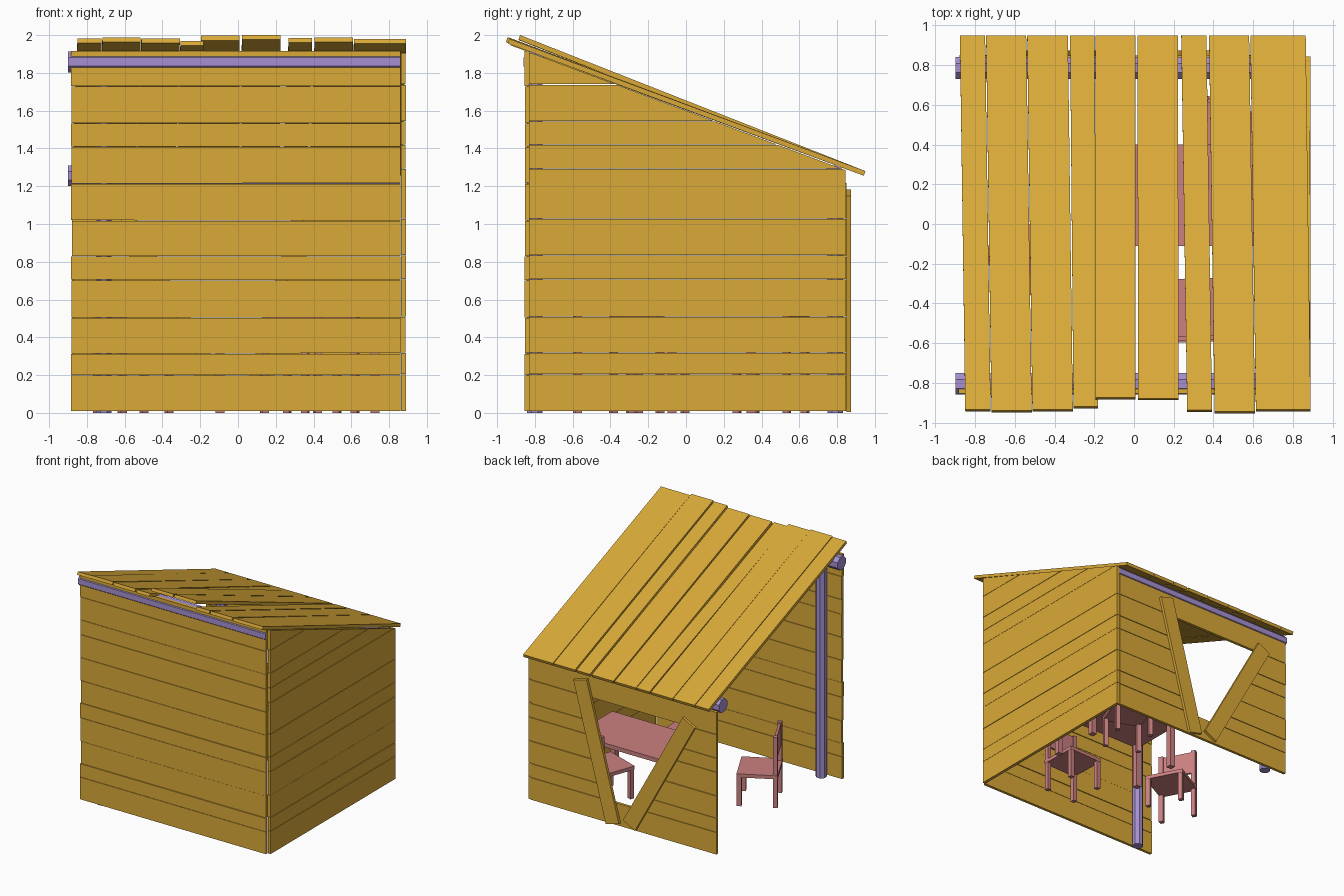
import bpy, bmesh, math, random
from mathutils import Vector, Matrix

if "Cube" in bpy.data.objects:
    bpy.data.objects.remove(bpy.data.objects["Cube"])

random.seed(4)


def mat(name, rgb):
    m = bpy.data.materials.new(name)
    m.diffuse_color = (*rgb, 1)
    m.use_nodes = True
    m.node_tree.nodes["Principled BSDF"].inputs["Base Color"].default_value = m.diffuse_color
    return m


WOOD = mat("wood", (0.70, 0.40, 0.04))
LOG = mat("log", (0.38, 0.28, 0.64))
PINK = mat("furniture", (0.60, 0.22, 0.22))


def finish(bm, name, material):
    bmesh.ops.recalc_face_normals(bm, faces=bm.faces)
    me = bpy.data.meshes.new(name)
    bm.to_mesh(me)
    bm.free()
    me.materials.append(material)
    ob = bpy.data.objects.new(name, me)
    bpy.context.collection.objects.link(ob)
    return ob


def prism(name, pts, vec, material=WOOD):
    """Extrude a planar polygon along vec."""
    bm = bmesh.new()
    f = bm.faces.new([bm.verts.new(p) for p in pts])
    g = bmesh.ops.extrude_face_region(bm, geom=[f])
    bmesh.ops.translate(bm, vec=vec, verts=[v for v in g["geom"] if isinstance(v, bmesh.types.BMVert)])
    return finish(bm, name, material)


def add_box(bm, lo, hi):
    lo, hi = Vector(lo), Vector(hi)
    m = Matrix.Translation((lo + hi) / 2) @ Matrix.Diagonal((*(hi - lo), 1))
    bmesh.ops.create_cube(bm, size=1, matrix=m)


def log(name, a, b, apothem):
    """Octagonal log with flats facing the axes."""
    a, b = Vector(a), Vector(b)
    d = b - a
    rot = Matrix.Rotation(math.pi / 2, 4, "Y") if abs(d.x) > 0.1 else Matrix()
    r = apothem / math.cos(math.pi / 8)
    bm = bmesh.new()
    bmesh.ops.create_cone(bm, cap_ends=True, segments=8, radius1=r, radius2=r, depth=d.length,
                          matrix=Matrix.Translation((a + b) / 2) @ rot @ Matrix.Rotation(math.pi / 8, 4, "Z"))
    if min((Vector((v.co.x, v.co.y, v.co.z)) - a).length for v in bm.verts) < 0:
        pass
    return finish(bm, name, LOG)


def jit(s=0.003):
    return random.uniform(-s, s)


# front wall: full-width planks
edges = [0.01, 0.2, 0.315, 0.505, 0.705, 0.83, 1.02, 1.215, 1.41, 1.535, 1.73, 1.92]
for i, (a, b) in enumerate(zip(edges, edges[1:])):
    y, x0 = -0.854 + jit(0.002), -0.882 + jit()
    b -= 0.003
    prism(f"front_plank_{i + 1}", [(x0, y, a), (0.86, y, a + jit(0.002)), (0.86, y, b), (x0, y, b)], (0, 0.024, 0))

# right wall: planks cut to the roof slope
edges = [0.01, 0.205, 0.32, 0.51, 0.71, 0.835, 1.03, 1.295, 1.42, 1.545, 1.74, 1.908]


def slope_y(z):
    return min(0.845, -0.83 + (1.91 - z) / 0.373)


for i, (a, b) in enumerate(zip(edges, edges[1:])):
    x = 0.862 + jit(0.002)
    b -= 0.003
    pts = [(x, -0.832, a), (x, slope_y(a), a)]
    if a < 1.285 < b:
        pts.append((x, 0.845, 1.285))
    pts += [(x, slope_y(b), b), (x, -0.832, b)]
    prism(f"right_plank_{i + 1}", pts, (0.026, 0, 0))

# back wall: planks either side of a V-shaped opening, with a lintel
edges = [0.01, 0.2, 0.32, 0.51, 0.71, 0.83, 1.03, 1.22]


def v_right(z):
    return 0.08 + 0.30 * (z - 0.03) / 1.12


def v_left(z):
    return -0.06 - 0.58 * (z - 0.03) / 1.03


for i, (a, b) in enumerate(zip(edges, edges[1:])):
    y = 0.826 + jit(0.001)
    b -= 0.004
    if i in (0, 6):
        prism(f"back_plank_{i + 1}", [(-0.88, y, a), (0.86, y, a), (0.86, y, b), (-0.88, y, b)], (0, 0.024, 0))
        continue
    prism(f"back_plank_inner_{i + 1}", [(v_right(a), y, a), (0.86, y, a), (0.86, y, b), (v_right(b), y, b)],
          (0, 0.024, 0))
    prism(f"back_plank_outer_{i + 1}", [(-0.88, y, a), (v_left(a), y, a), (v_left(b), y, b), (-0.88, y, b)],
          (0, 0.024, 0))

# diagonal boards framing the opening
for name, p, q in (("inner_brace", (0.08, 0.02), (0.385, 1.165)), ("outer_brace", (-0.075, 0.05), (-0.635, 1.07))):
    p, q = Vector((p[0], 0.85, p[1])), Vector((q[0], 0.85, q[1]))
    d = (q - p).normalized()
    n = Vector((d.z, 0, -d.x)) * 0.064
    prism(name, [p - n, p + n, q + n, q - n], (0, 0.024, 0))

# roof boards: front x range, back x range, front y, front z
roof = [(-0.85, -0.722, -0.877, -0.75, -0.935, 1.983), (-0.718, -0.515, -0.745, -0.543, -0.94, 1.988),
        (-0.512, -0.308, -0.538, -0.333, -0.935, 1.982), (-0.305, -0.182, -0.322, -0.2, -0.92, 1.97),
        (-0.195, 0.008, -0.195, 0.008, -0.875, 1.997), (0.02, 0.224, 0.018, 0.222, -0.878, 2.0),
        (0.268, 0.393, 0.238, 0.365, -0.938, 1.985), (0.406, 0.61, 0.378, 0.58, -0.945, 1.988),
        (0.614, 0.89, 0.586, 0.865, -0.935, 1.98)]
for i, (a, b, c, d, y, z) in enumerate(roof):
    down = Vector((0, -0.37, -1)).normalized() * 0.026
    prism(f"roof_board_{i + 1}", [(a, y, z), (b, y, z), (d, 0.95, 1.28), (c, 0.95, 1.28)], down)

# logs: two beams and two posts on the open side
log("front_beam", (-0.9, -0.805, 1.858), (0.86, -0.805, 1.858), 0.055)
log("back_beam", (-0.9, 0.785, 1.255), (0.86, 0.785, 1.255), 0.055)
log("front_post", (-0.71, -0.8, 0), (-0.71, -0.8, 1.85), 0.041)
log("back_post", (-0.71, 0.79, 0), (-0.71, 0.79, 1.24), 0.041)

# table
bm = bmesh.new()
add_box(bm, (-0.13, -0.11, 0.385), (0.77, 0.4, 0.42))
for x in (-0.095, 0.725):
    for y in (-0.075, 0.345):
        add_box(bm, (x - 0.024, y - 0.024, 0), (x + 0.024, y + 0.024, 0.385))
finish(bm, "table", PINK)


def chair(name, x, y, facing):
    """Chair facing local +x, turned to the given angle."""
    bm = bmesh.new()
    add_box(bm, (-0.16, -0.16, 0.245), (0.16, 0.16, 0.275))
    for sy in (-0.14, 0.14):
        add_box(bm, (0.122, sy - 0.018, 0), (0.158, sy + 0.018, 0.245))
        add_box(bm, (-0.158, sy - 0.018, 0), (-0.122, sy + 0.018, 0.6))
    add_box(bm, (-0.15, -0.122, 0.4), (-0.13, 0.122, 0.59))
    ob = finish(bm, name, PINK)
    ob.location = (x, y, 0)
    ob.rotation_euler.z = math.radians(facing)


chair("side_chair", -0.555, -0.195, 28)
chair("front_chair", 0.28, -0.435, 92)
chair("back_chair", 0.44, 0.45, -110)
